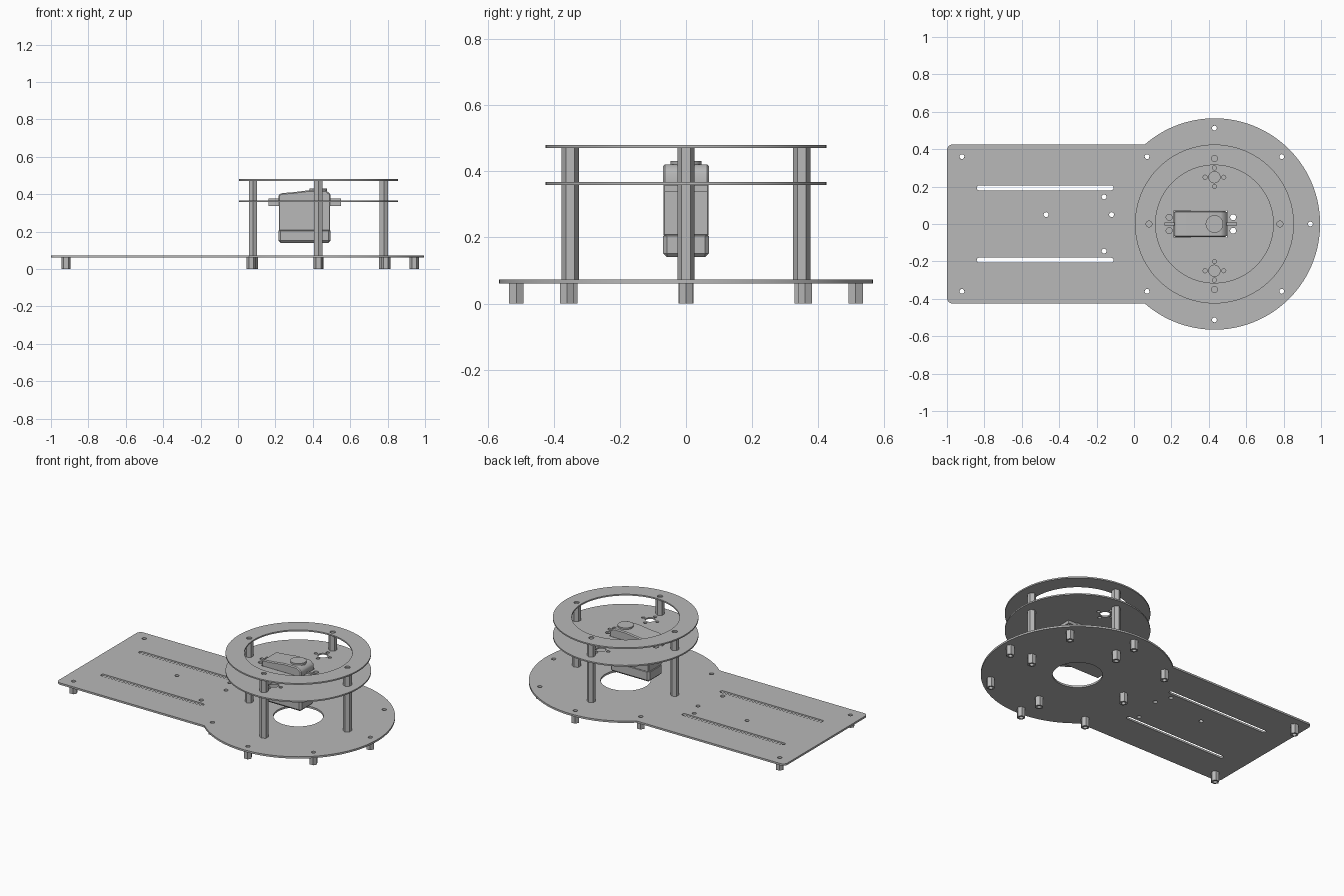
import bpy, bmesh
from math import sin, cos, pi, asin, radians
from mathutils import Matrix

cube = bpy.data.objects.get("Cube")
if cube:
    bpy.data.objects.remove(cube, do_unlink=True)

grey = bpy.data.materials.new("plain_grey")
grey.use_nodes = True
colour = (0.48, 0.48, 0.48, 1)
grey.diffuse_color = colour
grey.node_tree.nodes["Principled BSDF"].inputs["Base Color"].default_value = colour

CX = 0.43                       # centre of the round section
R_BASE, HALF_W = 0.565, 0.425   # disc radius, half width of the tail
HOLE = 0.013


def finish(obj):
    obj.data.materials.clear()
    obj.data.materials.append(grey)
    bpy.ops.object.select_all(action='DESELECT')
    obj.select_set(True)
    bpy.context.view_layer.objects.active = obj
    bpy.ops.object.shade_smooth_by_angle(angle=radians(30))
    return obj


def arc(x, y, r, a0, a1, n):
    return [(x + r * cos(a0 + (a1 - a0) * i / n), y + r * sin(a0 + (a1 - a0) * i / n))
            for i in range(n + 1)]


def circle(x, y, r, n=24):
    return arc(x, y, r, 0, 2 * pi, n)[:-1]


def slot(x0, x1, y, r):
    return arc(x1, y, r, -pi / 2, pi / 2, 8) + arc(x0, y, r, pi / 2, 1.5 * pi, 8)


def rect(x0, x1, y):
    return [(x0, -y), (x1, -y), (x1, y), (x0, y)]


def plate(name, loops, z0, z1):
    """Flat sheet: first loop is the outline, the others are cut-outs."""
    curve = bpy.data.curves.new(name, 'CURVE')
    curve.dimensions, curve.fill_mode = '2D', 'BOTH'
    curve.extrude = (z1 - z0) / 2
    for loop in loops:
        s = curve.splines.new('POLY')
        s.points.add(len(loop) - 1)
        for p, (x, y) in zip(s.points, loop):
            p.co = (x, y, 0, 1)
        s.use_cyclic_u = True
    temp = bpy.data.objects.new(name + "_outline", curve)
    bpy.context.collection.objects.link(temp)
    bpy.context.view_layer.update()
    graph = bpy.context.evaluated_depsgraph_get()
    mesh = bpy.data.meshes.new_from_object(temp.evaluated_get(graph))
    bpy.data.objects.remove(temp, do_unlink=True)
    bm = bmesh.new()
    bm.from_mesh(mesh)
    bmesh.ops.remove_doubles(bm, verts=bm.verts, dist=1e-5)
    bmesh.ops.recalc_face_normals(bm, faces=bm.faces)
    bm.to_mesh(mesh)
    bm.free()
    obj = bpy.data.objects.new(name, mesh)
    obj.location.z = (z0 + z1) / 2
    bpy.context.collection.objects.link(obj)
    return finish(obj)


def side_block(name, profile, y, bevel):
    """Side profile (x, z) extruded across the width, with softened edges."""
    bm = bmesh.new()
    face = bm.faces.new([bm.verts.new((x, -y, z)) for x, z in profile])
    ext = bmesh.ops.extrude_face_region(bm, geom=[face])
    bmesh.ops.translate(bm, vec=(0, 2 * y, 0),
                        verts=[v for v in ext["geom"] if isinstance(v, bmesh.types.BMVert)])
    bmesh.ops.recalc_face_normals(bm, faces=bm.faces)
    if bevel:
        bmesh.ops.bevel(bm, geom=bm.edges[:], offset=bevel, segments=1, affect='EDGES')
    mesh = bpy.data.meshes.new(name)
    bm.to_mesh(mesh)
    bm.free()
    obj = bpy.data.objects.new(name, mesh)
    bpy.context.collection.objects.link(obj)
    return finish(obj)


def box(name, x0, x1, y, z0, z1, bevel):
    return side_block(name, [(x0, z0), (x1, z0), (x1, z1), (x0, z1)], y, bevel)


def cylinder(name, x, y, r, z0, z1, n):
    bm = bmesh.new()
    bmesh.ops.create_cone(bm, cap_ends=True, segments=n, radius1=r, radius2=r, depth=z1 - z0,
                          matrix=Matrix.Translation((x, y, (z0 + z1) / 2)))
    mesh = bpy.data.meshes.new(name)
    bm.to_mesh(mesh)
    bm.free()
    obj = bpy.data.objects.new(name, mesh)
    bpy.context.collection.objects.link(obj)
    return finish(obj)


# Mounting points
feet = [(x, s * 0.36) for x in (-0.92, 0.07, 0.79) for s in (1, -1)]
feet += [(CX, 0.513), (CX, -0.513), (0.943, 0)]
posts = [(CX + 0.35 * cos(k * pi / 2), 0.35 * sin(k * pi / 2)) for k in range(4)]
post_holes = [circle(x, y, 0.016) for x, y in posts]

# Base plate: disc with a long rounded tail, slots and holes
a = pi - asin(HALF_W / R_BASE)
c = 0.03
outline = arc(CX, 0, R_BASE, -a, a, 96)
outline += arc(-1 + c, HALF_W - c, c, pi / 2, pi, 6)
outline += arc(-1 + c, c - HALF_W, c, pi, 1.5 * pi, 6)
cuts = [circle(x, y, HOLE) for x, y in feet]
cuts += [circle(x, y, HOLE) for x, y in ((-0.47, 0.05), (-0.12, 0.05), (-0.16, 0.145), (-0.16, -0.145))]
cuts += [slot(-0.828, -0.122, s * 0.193, 0.013) for s in (1, -1)]
cuts.append(circle(CX, 0, 0.146, 48))
plate("base_plate", [outline] + cuts, 0.061, 0.073)

# Middle plate with servo opening, screw holes and horn-shaped hole groups
cuts = [rect(0.214, 0.497, 0.071)]
for s in (1, -1):
    cuts.append(circle(CX, s * 0.25, 0.03))
    cuts += [circle(CX + 0.05 * cos(k * pi / 2), s * 0.25 + 0.05 * sin(k * pi / 2), 0.011, 16)
             for k in range(4)]
    cuts += [circle(x, s * 0.036, 0.016) for x in (0.188, 0.53)]
plate("middle_plate", [circle(CX, 0, 0.425, 96)] + cuts, 0.358, 0.367)

# Top ring
plate("top_ring", [circle(CX, 0, 0.425, 96), circle(CX, 0, 0.315, 96)] + post_holes, 0.471, 0.48)

# Hollow hexagonal feet
for i, (x, y) in enumerate(feet):
    plate(f"foot_{i + 1}", [circle(x, y, 0.025, 6), circle(x, y, HOLE, 16)], 0, 0.061)

# Hexagonal posts in three stacked lengths
for i, (x, y) in enumerate(posts):
    plate(f"post_foot_{i + 1}", [circle(x, y, 0.026, 6), circle(x, y, HOLE, 16)], 0, 0.061)
    cylinder(f"lower_post_{i + 1}", x, y, 0.026, 0.073, 0.358, 6)
    cylinder(f"upper_post_{i + 1}", x, y, 0.026, 0.367, 0.471, 6)

# Servo body: bottom cap, case and sloped gear cover
box("servo_bottom_cap", 0.216, 0.495, 0.069, 0.14, 0.216, 0.012)
box("servo_case", 0.219, 0.492, 0.068, 0.205, 0.37, 0.003)
side_block("servo_gear_cover",
           [(0.216, 0.36), (0.495, 0.36), (0.495, 0.4), (0.47, 0.421),
            (0.38, 0.421), (0.3, 0.411), (0.23, 0.405), (0.216, 0.395)], 0.069, 0.006)
cylinder("servo_shaft_collar", CX, 0, 0.047, 0.41, 0.431, 32)

# Servo mounting ears with open-ended screw slots and stiffening ribs
for name, inner, outer, hole_x in (("right", 0.225, 0.163, 0.188), ("left", 0.487, 0.552, 0.53)):
    lo, hi = min(inner, outer), max(inner, outer)
    plate(f"servo_{name}_ear",
          [rect(lo, hi, 0.065)] + [circle(hole_x, s * 0.036, 0.016) for s in (1, -1)], 0.338, 0.357)
    box(f"servo_{name}_ear_rib", lo, hi, 0.007, 0.357, 0.376, 0)
